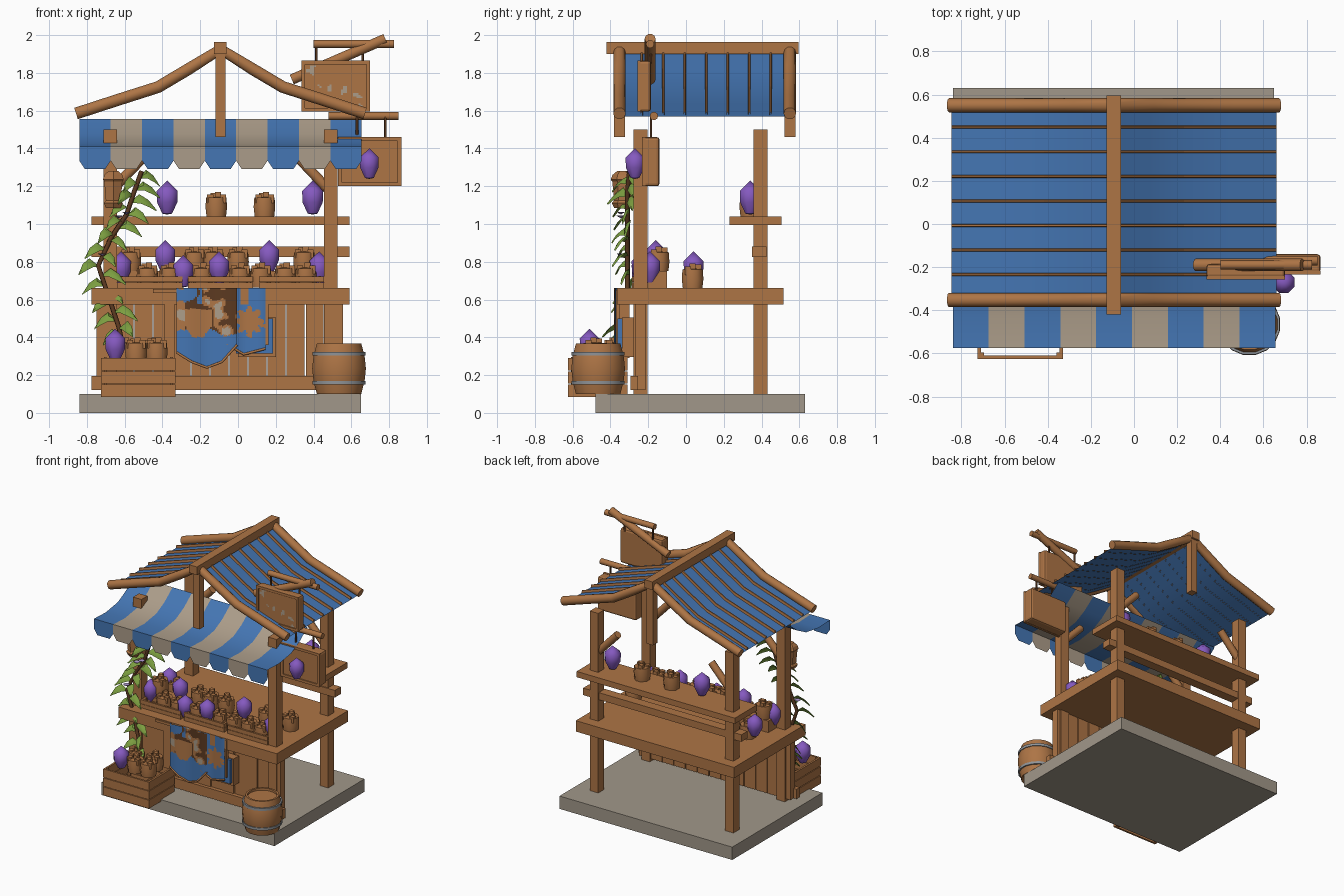
import bpy, bmesh, math, random
from mathutils import Vector, Matrix, noise

random.seed(4)
if "Cube" in bpy.data.objects:
    bpy.data.objects.remove(bpy.data.objects["Cube"])


def material(name, *srgb):
    m = bpy.data.materials.new(name)
    m.use_nodes = True
    col = [(c / 255) ** 2.2 for c in srgb] + [1]
    m.diffuse_color = col
    bsdf = m.node_tree.nodes["Principled BSDF"]
    bsdf.inputs["Base Color"].default_value = col
    bsdf.inputs["Roughness"].default_value = 0.9
    return m


WOOD = material("wood", 172, 116, 71)
DARK = material("dark wood", 92, 60, 38)
BLUE = material("blue cloth", 70, 117, 178)
TAN = material("tan cloth", 170, 155, 136)
STONE = material("stone", 160, 150, 136)
PURPLE = material("purple crystal", 132, 90, 190)
GREEN = material("leaf green", 122, 156, 66)
METAL = material("metal", 142, 146, 150)
LILAC = material("lilac petal", 172, 150, 205)


def finish(name, bm, mats, smooth=False):
    me = bpy.data.meshes.new(name)
    bm.to_mesh(me)
    bm.free()
    for m in mats:
        me.materials.append(m)
    ob = bpy.data.objects.new(name, me)
    bpy.context.collection.objects.link(ob)
    if smooth:
        me.shade_smooth()
        me.set_sharp_from_angle(angle=math.radians(50))
    return ob


def box(name, x, y, z, mat=WOOD, bevel=0):
    bm = bmesh.new()
    mid = [(a + b) / 2 for a, b in (x, y, z)]
    size = [b - a for a, b in (x, y, z)]
    bmesh.ops.create_cube(bm, size=1, matrix=Matrix.LocRotScale(mid, None, size))
    ob = finish(name, bm, [mat])
    if bevel:
        mod = ob.modifiers.new("bevel", "BEVEL")
        mod.width, mod.segments = bevel, 2


def tube(name, pts, r, mat=WOOD, res=3):
    cu = bpy.data.curves.new(name, "CURVE")
    cu.dimensions, cu.bevel_depth, cu.bevel_resolution = "3D", r, res
    cu.use_fill_caps = True
    sp = cu.splines.new("POLY")
    sp.points.add(len(pts) - 1)
    for p, q in zip(sp.points, pts):
        p.co = (*q, 1)
    tmp = bpy.data.objects.new(name, cu)
    bm = bmesh.new()
    bm.from_mesh(bpy.data.meshes.new_from_object(tmp))
    bpy.data.objects.remove(tmp)
    finish(name, bm, [mat], res > 1)


def lathe(name, prof, sides, loc, mat=WOOD, smooth=False):
    bm = bmesh.new()
    rings = [[bm.verts.new((loc[0] + r * math.cos(t), loc[1] + r * math.sin(t), loc[2] + z))
              for t in [math.tau * (i + 0.5) / sides for i in range(sides)]] for r, z in prof]
    for a, b in zip(rings, rings[1:]):
        for i in range(sides):
            j = (i + 1) % sides
            bm.faces.new((a[i], a[j], b[j], b[i]))
    bmesh.ops.remove_doubles(bm, verts=bm.verts, dist=1e-5)
    finish(name, bm, [mat], smooth)


def sheet(name, nu, nv, point, mats, rule=lambda c: 0, smooth=False):
    bm = bmesh.new()
    g = [[bm.verts.new(point(i / nu, j / nv)) for j in range(nv + 1)] for i in range(nu + 1)]
    for i in range(nu):
        for j in range(nv):
            f = bm.faces.new((g[i][j], g[i + 1][j], g[i + 1][j + 1], g[i][j + 1]))
            f.material_index = rule(f.calc_center_median())
    finish(name, bm, mats, smooth)


def along(pts, t):
    s = min(int(t * (len(pts) - 1)), len(pts) - 2)
    return Vector(pts[s]).lerp(Vector(pts[s + 1]), t * (len(pts) - 1) - s)


# Base, posts, counter, shelf and rails
box("stone_base", (-0.84, 0.65), (-0.48, 0.63), (0, 0.1), STONE)
CX, WIDE = -0.0925, (-0.775, 0.59)
for side, s in (("left", 1), ("right", -1)):
    px = CX + s * 0.583
    for place, y in (("front", -0.24), ("back", 0.395)):
        box(f"{place}_{side}_post", (px - 0.036, px + 0.036), (y - 0.037, y + 0.037), (0.1, 1.5))
        tube(f"{place}_{side}_brace", [(px, y, 1.17), (px - s * 0.18, y, 1.36)], 0.028)
box("counter", WIDE, (-0.365, 0.515), (0.575, 0.66))
box("back_shelf", WIDE, (0.23, 0.505), (0.995, 1.04))
box("back_rail", WIDE, (0.35, 0.425), (0.825, 0.88))
box("bottom_rail", WIDE, (-0.295, -0.255), (0.12, 0.195))
for i in range(13):
    x = -0.75 + i * 0.1008
    box("front_plank", (x, x + 0.095), (-0.27 + 0.006 * (i % 2), -0.215), (0.12, 0.58))

# Roof: ridge, curved logs, cloth and upright ribs
half = [(0, 1.925), (0.17, 1.82), (0.33, 1.725), (0.55, 1.655), (0.765, 1.585)]
rafter = [(CX - x, z) for x, z in half[::-1]] + [(CX + x, z) for x, z in half[1:]]
box("ridge_beam", (-0.127, -0.06), (-0.42, 0.595), (1.9, 1.963))
for place, y in (("front", -0.352), ("back", 0.55)):
    tube(f"{place}_roof_log", [(x, y, z) for x, z in rafter], 0.033)
    box(f"{place}_king_post", (CX - 0.027, CX + 0.027), (y - 0.029, y + 0.029), (1.46, 1.92))


def roof_point(u, y, lift):
    x, z = along(rafter, u)
    return CX + (x - CX) * 0.985, y, z + lift


sheet("roof_cloth", 8, 1, lambda u, v: roof_point(u, -0.352 + 0.9 * v, -0.015), [BLUE], smooth=True)
rib = [(-0.007, -0.016), (-0.004, 0.004), (0.004, 0.004), (0.007, -0.016)]
for i in range(7):
    y = -0.235 + i * 0.114
    sheet("roof_rib", 8, 3, lambda u, v: roof_point(u, y + along(rib, v)[0], along(rib, v)[1]), [WOOD])

# Striped awning with scalloped edge
slope = [(-0.575, 1.41), (-0.43, 1.404), (-0.28, 1.427), (-0.18, 1.478), (-0.08, 1.555)]
SW = 1.495 / 9
stripe = lambda c: int((c.x + 0.84) / SW) % 2
sheet("awning", 9, 4, lambda u, v: (-0.84 + 1.495 * u, *along(slope, v)), [BLUE, TAN], stripe, True)
bm = bmesh.new()
for i in range(9):
    a = -0.84 + i * SW
    b = a + SW
    edge = [(a, 1.41), (a, 1.335), (a + 0.03, 1.29), (b - 0.03, 1.29), (b, 1.335), (b, 1.41)]
    bm.faces.new([bm.verts.new((x, -0.575, z)) for x, z in edge]).material_index = i % 2
finish("awning_scallops", bm, [BLUE, TAN])


# Hanging signs
def sign(name, x, y, z):
    box(name + "_board", x, y, z, WOOD, 0.015)
    f = (y[0] - 0.008, y[0] + 0.01)
    for zz in (z[0], z[1] - 0.02):
        box(name + "_frame", x, f, (zz, zz + 0.02))
    for xx in (x[0], x[1] - 0.02):
        box(name + "_frame", (xx, xx + 0.02), f, z)


sign("upper_sign", (0.335, 0.7), (-0.25, -0.185), (1.595, 1.865))
sign("lower_sign", (0.53, 0.865), (-0.225, -0.14), (1.2, 1.46))
sheet("upper_sign_paint", 30, 24, lambda u, v: (0.36 + 0.31 * u, -0.252, 1.62 + 0.22 * v), [WOOD, TAN],
      lambda c: int(noise.noise(c * 24) > 0.25 and abs(c.z - 1.73 + (c.x - 0.5) * 0.68) < 0.05))
tube("sign_diagonal_beam", [(0.285, -0.19, 1.765), (0.78, -0.19, 1.98)], 0.029)
tube("upper_sign_bar", [(0.4, -0.19, 1.953), (0.825, -0.19, 1.953)], 0.022)
tube("lower_sign_bar", [(0.48, -0.17, 1.572), (0.85, -0.17, 1.572)], 0.022)
for x, z0, z1 in ((0.415, 1.85, 1.95), (0.66, 1.85, 1.95), (0.63, 1.45, 1.57), (0.78, 1.45, 1.57)):
    tube("sign_hanger", [(x, -0.185, z0), (x, -0.185, z1)], 0.007, DARK, 1)


# Crystals and bundled goods
def gem(x, y, z, k=1):
    prof = [(0, -0.09), (0.028, -0.085), (0.058, -0.025), (0.06, 0.035), (0, 0.09)]
    lathe("crystal", [(r * k, h * k) for r, h in prof], 8, (x, y, z), PURPLE, True)


def bundle(x, y, z):
    lathe("goods_body", [(0, 0), (0.056, 0), (0.062, 0.05), (0.058, 0.1), (0, 0.105)], 8, (x, y, z), WOOD, True)
    for dx, dy, h in ((-0.032, -0.02, 0.115), (0.008, 0.0, 0.13), (0.035, -0.025, 0.115), (-0.014, 0.03, 0.125)):
        box("goods_tip", (x + dx - 0.016, x + dx + 0.016), (y + dy - 0.016, y + dy + 0.016), (z + 0.07, z + h))


gem(0.695, -0.27, 1.32, 0.9)
for x in (-0.375, 0.395):
    gem(x, 0.34, 1.14)
for x in (-0.115, 0.14):
    bundle(x, 0.34, 1.04)
for x in (-0.57, -0.23, -0.13, 0.0, 0.35):
    bundle(x, -0.145, 0.75)
for x in (-0.48, -0.36, -0.19, 0.01, 0.12, 0.25, 0.36):
    bundle(x, -0.215, 0.665)
for x, y, z in ((-0.385, -0.16, 0.83), (0.165, -0.16, 0.83), (-0.1, -0.235, 0.77), (-0.29, -0.235, 0.75),
                (0.43, -0.19, 0.77), (-0.62, -0.19, 0.77), (-0.62, 0.04, 0.77)):
    gem(x, y, z, 0.95)
for x in (0.43, -0.56):
    bundle(x, 0.035, 0.66)


# Open slatted crates
def crate(name, x, y, z, rows):
    t, h = 0.015, (z[1] - z[0]) / rows
    for r in range(rows):
        zz = (z[0] + r * h, z[0] + r * h + h * 0.93)
        for yy in (y[0], y[1] - t):
            box(name + "_slat", x, (yy, yy + t), zz)
        for xx in (x[0], x[1] - t):
            box(name + "_slat", (xx, xx + t), y, zz)
    for xx in (x[0] + t, x[1] - 2 * t):
        for yy in (y[0] + t, y[1] - 2 * t):
            box(name + "_corner", (xx, xx + t), (yy, yy + t), z)


for x in (-0.64, -0.265, 0.11):
    crate("goods_tray", (x, x + 0.345), (-0.285, -0.19), (0.66, 0.725), 2)
    box("tray_riser", (x, x + 0.345), (-0.19, -0.1), (0.66, 0.75))
crate("floor_crate", (-0.725, -0.33), (-0.625, -0.31), (0.085, 0.295), 3)
gem(-0.65, -0.51, 0.36, 0.95)
for x, y in ((-0.54, -0.49), (-0.43, -0.49), (-0.6, -0.39), (-0.45, -0.38)):
    bundle(x, y, 0.27)

# Barrel with hoops
stave = [(0, 0.1), (0.12, 0.1), (0.138, 0.17), (0.145, 0.235), (0.138, 0.3), (0.12, 0.367), (0.105, 0.367), (0.105, 0.35), (0, 0.35)]
lathe("barrel", stave, 16, (0.535, -0.465, 0), WOOD, True)
for z in (0.15, 0.303):
    lathe("barrel_hoop", [(0.12, z), (0.143, z), (0.143, z + 0.02), (0.12, z + 0.02)], 16, (0.535, -0.465, 0), METAL, True)


# Painted banners, hung over the counter front
def banner(name, x, y, low, rule):
    def point(u, v):
        bottom = along(low, u)[1]
        return x[0] + u * (x[1] - x[0]), y - 0.006 * math.sin(u * 9), 0.66 + v * (bottom - 0.66)
    sheet(name, 36, 44, point, [BLUE, WOOD, DARK, TAN], rule)
    tube(name + "_trim", [point(i / 8, 1) for i in range(9)], 0.007, WOOD, 1)


def shield_paint(c):
    n = noise.noise(Vector((c.x, 0, c.z)) * 15)
    dx = abs(c.x + 0.21)
    if 0.4 < c.z < 0.55 and dx < 0.07 - max(0, 0.46 - c.z) * 0.7:
        return 1
    if c.z < 0.42 + 0.08 * n or (c.z > 0.58 and c.x < -0.19 and n < 0.2):
        return 0
    if c.x > -0.28 and n > -0.05:
        return 2
    return 3 if n < -0.26 else 1


def star_paint(c):
    dx, dz = c.x - 0.06, c.z - 0.485
    star = 0.068 + 0.014 * math.cos(8 * math.atan2(dz, dx))
    n = noise.noise(Vector((c.x, 3, c.z)) * 16)
    return int(math.hypot(dx, dz) < star or (n > 0.38 and c.z > 0.4))


banner("shield_banner", (-0.325, -0.005), -0.375, [(0, 0.32), (0, 0.27), (0, 0.24), (0, 0.27), (0, 0.36)], shield_paint)
banner("star_banner", (-0.085, 0.145), -0.369, [(0, 0.38), (0, 0.31), (0, 0.34)], star_paint)
box("banner_box", (0, 0.2), (-0.34, -0.275), (0.295, 0.505))
box("banner_box_cloth", (-0.01, 0.185), (-0.362, -0.34), (0.315, 0.5), BLUE)
box("banner_peg", (0.145, 0.162), (-0.37, -0.35), (0.36, 0.65))
box("banner_stand", (-0.39, -0.335), (-0.36, -0.3), (0.29, 0.64))
box("banner_arm", (-0.45, -0.32), (-0.375, -0.355), (0.635, 0.655))

# Lantern on the front post
lathe("lantern", [(0, 0), (0.045, 0), (0.058, 0.025), (0.046, 0.04), (0.055, 0.14), (0.064, 0.15), (0.054, 0.175), (0.03, 0.195), (0, 0.195)],
      6, (-0.66, -0.335, 1.085))

# Climbing vine with broad drooping leaves and blossoms
stem = [(-0.6, -0.36, 0.3), (-0.63, -0.33, 0.45), (-0.68, -0.31, 0.6), (-0.74, -0.31, 0.78),
        (-0.67, -0.31, 0.93), (-0.59, -0.31, 1.05), (-0.55, -0.31, 1.17), (-0.51, -0.3, 1.28)]
tube("vine_stem", stem, 0.013, DARK, 1)
bm = bmesh.new()
up = Vector((0, 0, 1))
for i in range(24):
    p = along(stem, (i + 0.5) / 24.5)
    d = Vector(((1 if i % 2 else -1) * random.uniform(0.4, 1), random.uniform(-0.9, 0.2), 0)).normalized()
    facing = Vector((random.uniform(-0.5, 0.5), -0.8, 0.6))
    w = d.cross(facing).normalized()
    size = random.uniform(0.11, 0.14)
    rows = []
    for t, half_width, drop in ((0, 0.004, 0), (0.35, 0.03, -0.02), (0.7, 0.024, 0.005), (1, 0.002, 0.045)):
        c = p + d * size * t - up * drop
        rows.append([bm.verts.new(c + w * half_width * s - facing * 0.008 * abs(s)) for s in (-1, 0, 1)])
    for a, b in zip(rows, rows[1:]):
        for j in (0, 1):
            bm.faces.new((a[j], a[j + 1], b[j + 1], b[j]))
bmesh.ops.recalc_face_normals(bm, faces=bm.faces)
finish("vine_leaves", bm, [GREEN], True)
for x, z in ((-0.59, 1.05), (-0.63, 1.03), (-0.72, 0.83)):
    lathe("blossom", [(0, 0), (0.025, 0.014), (0, 0.01)], 5, (x, -0.345, z), LILAC)
